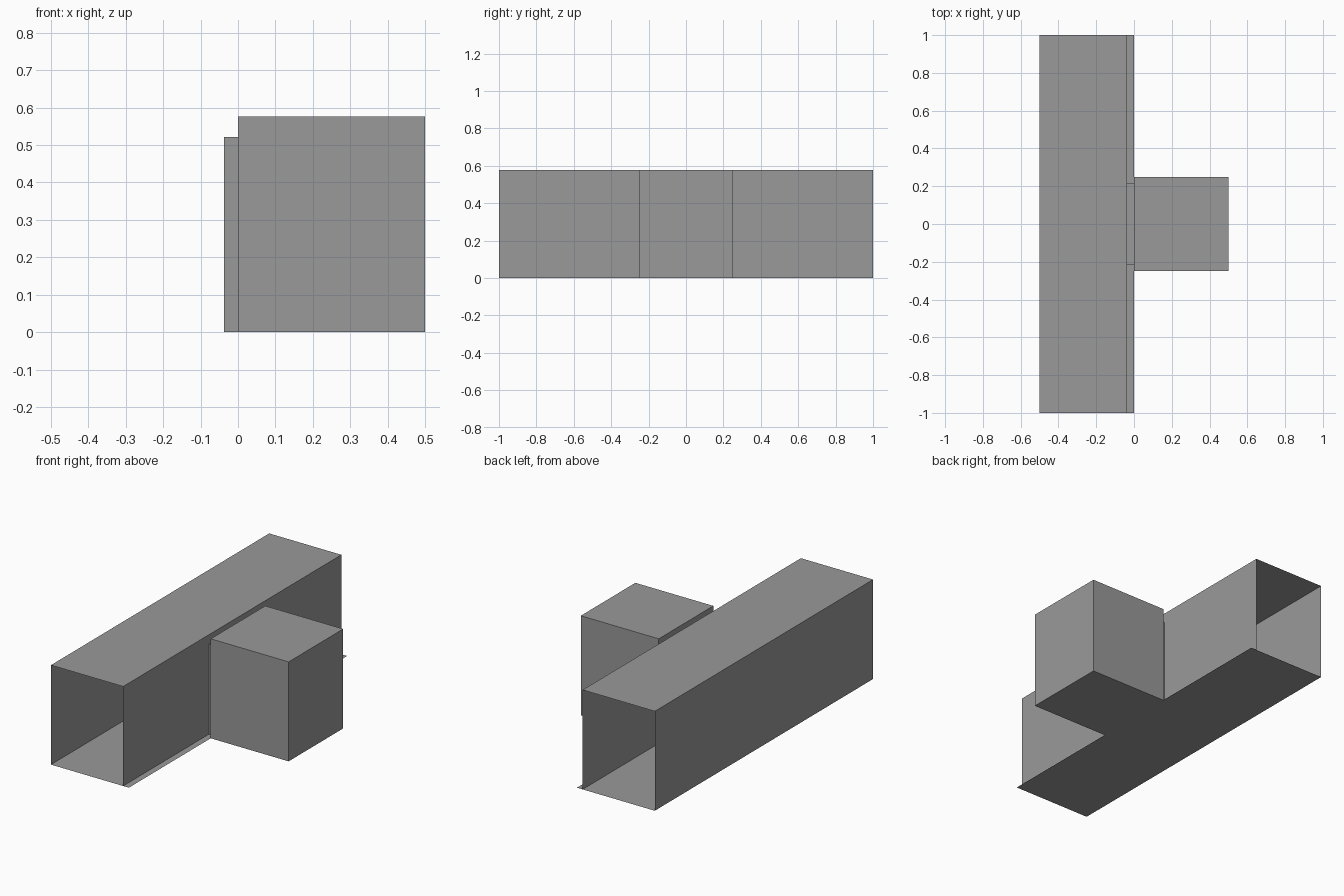
import bpy

if "Cube" in bpy.data.objects:
    bpy.data.objects.remove(bpy.data.objects["Cube"])

H = 0.577            # room height
DOOR_H = 0.522       # doorway height
DOOR_W = 0.215       # half width of the doorway
WALL = -0.037        # corridor's doorway wall
L, R = -0.5, 0.5     # outer limits in x
W = 0.25             # half width of the side room

# Dark grey shared by every part
grey = bpy.data.materials.new("dark_grey")
grey.diffuse_color = (0.32, 0.32, 0.32, 1)
grey.use_nodes = True
grey.node_tree.nodes["Principled BSDF"].inputs["Base Color"].default_value = grey.diffuse_color


def sheets(name, polygons):
    """One object made of thin, flat sheets."""
    verts, faces = [], []
    for poly in polygons:
        faces.append(list(range(len(verts), len(verts) + len(poly))))
        verts.extend(poly)
    mesh = bpy.data.meshes.new(name)
    mesh.from_pydata(verts, [], faces)
    mesh.materials.append(grey)
    obj = bpy.data.objects.new(name, mesh)
    bpy.context.collection.objects.link(obj)
    return obj


def level(x0, x1, w, z):
    return [(x0, -w, z), (x1, -w, z), (x1, w, z), (x0, w, z)]


def upright(xa, ya, xb, yb, h):
    return [(xa, ya, 0), (xb, yb, 0), (xb, yb, h), (xa, ya, h)]


def door_wall(x, w):
    """Wall split into two sides and a lintel around the doorway."""
    sides = [upright(x, s * w, x, s * DOOR_W, H) for s in (-1, 1)]
    lintel = [(x, -DOOR_W, DOOR_H), (x, DOOR_W, DOOR_H),
              (x, DOOR_W, H), (x, -DOOR_W, H)]
    return sides + [lintel]


# T-shaped floor shared by corridor and side room
sheets("floor", [[(L, -1, 0), (0, -1, 0), (0, -W, 0), (R, -W, 0),
                  (R, W, 0), (0, W, 0), (0, 1, 0), (L, 1, 0)]])

# Corridor, open at both ends
sheets("corridor_ceiling", [level(L, WALL, 1, H)])
sheets("corridor_outer_wall", [upright(L, -1, L, 1, H)])
sheets("corridor_door_wall", door_wall(WALL, 1))

# Doorway passage between the two walls
sheets("doorway_lining", [level(WALL, 0, DOOR_W, DOOR_H)] +
       [upright(WALL, s * DOOR_W, 0, s * DOOR_W, DOOR_H) for s in (-1, 1)])

# Side room
sheets("room_ceiling", [level(0, R, W, H)])
sheets("room_walls", [upright(R, -W, R, W, H)] +
       [upright(0, s * W, R, s * W, H) for s in (-1, 1)])
sheets("room_door_wall", door_wall(0, W))
